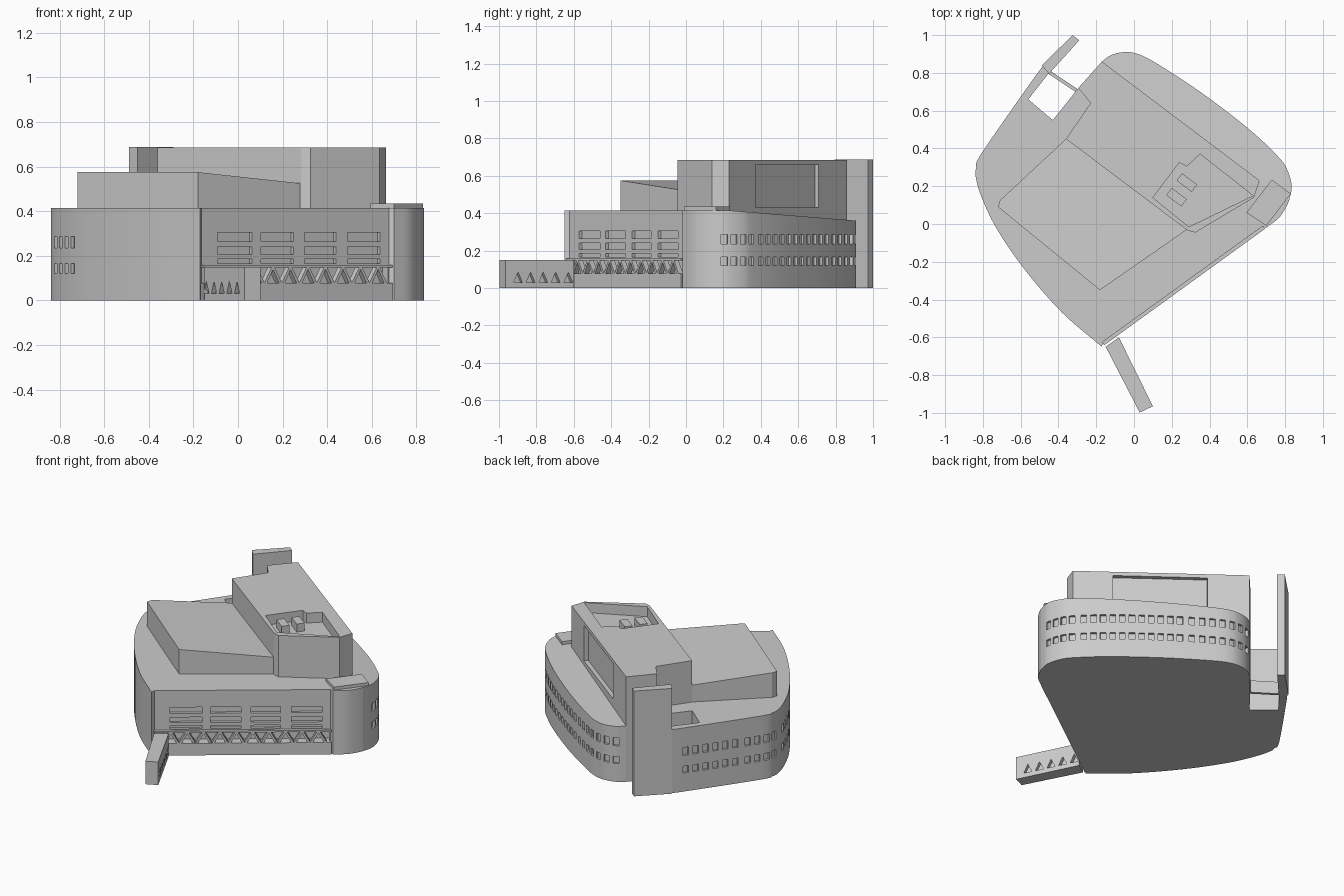
import bpy, bmesh, math
from mathutils import Vector as V

if "Cube" in bpy.data.objects:
    bpy.data.objects.remove(bpy.data.objects["Cube"])

mat = bpy.data.materials.new("plain grey")
mat.diffuse_color = (0.6, 0.6, 0.6, 1)
mat.use_nodes = True
mat.node_tree.nodes["Principled BSDF"].inputs["Base Color"].default_value = mat.diffuse_color


def add_prism(bm, base, off):
    """Extrude a planar loop of 3D points; off is a vector, or a list of top points."""
    base = [V(p) for p in base]
    tops = [V(p) for p in off] if isinstance(off, list) else [p + V(off) for p in base]
    a = [bm.verts.new(p) for p in base]
    b = [bm.verts.new(p) for p in tops]
    n = len(a)
    fs = [bm.faces.new(a), bm.faces.new(b[::-1])]
    fs += [bm.faces.new((a[i], b[i], b[(i + 1) % n], a[(i + 1) % n])) for i in range(n)]
    bmesh.ops.recalc_face_normals(bm, faces=fs)


def finish(name, bm):
    me = bpy.data.meshes.new(name)
    bm.to_mesh(me)
    bm.free()
    ob = bpy.data.objects.new(name, me)
    bpy.context.collection.objects.link(ob)
    me.materials.append(mat)
    return ob


def prism(name, pts, z0, z1):
    """Vertical prism; z1 may be a function of x, y."""
    f = z1 if callable(z1) else (lambda x, y: z1)
    bm = bmesh.new()
    add_prism(bm, [(x, y, z0) for x, y in pts], [(x, y, f(x, y)) for x, y in pts])
    return finish(name, bm)


def add_box(bm, c, u, w, d, z0, z1):
    """Box centred on c in plan, w along u and d across it."""
    c, u = V(c), V(u).normalized()
    n = V((-u.y, u.x))
    q = [c + u * a * w / 2 + n * b * d / 2 for a, b in ((-1, -1), (1, -1), (1, 1), (-1, 1))]
    add_prism(bm, [(p.x, p.y, z0) for p in q], (0, 0, z1 - z0))


def cut(ob, bm):
    cutter = finish("cutter", bm)
    cutter.hide_render = True
    m = ob.modifiers.new("cut", 'BOOLEAN')
    m.object, m.operation, m.solver = cutter, 'DIFFERENCE', 'EXACT'
    bpy.context.view_layer.objects.active = ob
    bpy.ops.object.modifier_apply(modifier=m.name)
    bpy.data.objects.remove(cutter)


def spline(pts, k=4):
    """Catmull-Rom curve through the points."""
    p = [V(q) for q in pts]
    p = [2 * p[0] - p[1]] + p + [2 * p[-1] - p[-2]]
    out = []
    for a, b, c, d in zip(p, p[1:], p[2:], p[3:]):
        for i in range(k):
            t = i / k
            out.append(0.5 * (2 * b + (c - a) * t + (2 * a - 5 * b + 4 * c - d) * t * t
                              + (3 * b - a - 3 * c + d) * t ** 3))
    return out + [p[-2]]


def along(chain, s):
    for a, b in zip(chain, chain[1:]):
        l = (b - a).length
        if s <= l:
            return a + (b - a) * s / l, b - a
        s -= l
    return chain[-1], chain[-1] - chain[-2]


def window_cuts(bm, chain, groups):
    for s0, s1, n in groups:
        for i in range(n):
            c, u = along(chain, s0 + (s1 - s0) * i / (n - 1))
            for z0, z1 in ((0.12, 0.165), (0.235, 0.287)):
                add_box(bm, c, u, 0.034, 0.03, z0, z1)


# outline of the building
left = spline([(-.17, -.65), (-.38, -.47), (-.58, -.24), (-.73, -.02), (-.81, .15), (-.838, .25),
               (-.835, .30), (-.81, .37), (-.56, .73), (-.48, .84)])
back = spline([(-.17, .86), (-.12, .895), (-.05, .91), (.02, .90), (.12, .85), (.35, .70), (.60, .51),
               (.76, .36), (.81, .29), (.835, .2), (.82, .12)])
corner = spline([(.82, .12), (.80, .08), (.765, .03), (.70, -.02)])
P0, P1 = V((-.17, -.65)), V((.70, -.02))
U = (P1 - P0).normalized()
N = V((U.y, -U.x))

# main body with courtyard notch
body = prism("main_body", left + [(-.45, .80), (-.56, .66), (-.43, .55), (-.31, .70), (-.17, .86),
                                  (.66, .23)] + corner + [P1 - U * .015 - N * .018, P0 + U * .02 - N * .018],
             0, .415)
bm = bmesh.new()
window_cuts(bm, left, ((.87, 1.06, 4), (1.18, 1.36, 4), (1.44, 1.75, 6)))
for s0, s1 in ((.11, .30), (.35, .53), (.59, .765), (.83, 1.01)):
    for z0, z1 in ((.165, .185), (.205, .24), (.265, .305)):
        add_box(bm, P0 + U * (s0 + s1) / 2 - N * .018, U, s1 - s0, .04, z0, z1)
add_box(bm, P0 + U * .56, U, 0.99, .12, .078, .147)
cut(body, bm)

# rear wing with falling roof
rear = prism("rear_wing", back + [(.66, .23)], 0, lambda x, y: .415 - .08 * max(0, y - .23))
bm = bmesh.new()
window_cuts(bm, back, ((.06, .43, 7), (.50, 1.07, 11), (1.14, 1.30, 4)))
cut(rear, bm)

# front base strip, ledge and zigzag struts
bm = bmesh.new()
mid = P0 + U * .54 - N * .012
add_box(bm, mid, U, 1.05, .025, 0, .078)
add_box(bm, mid, U, 1.05, .025, .147, .158)
finish("front_ledges", bm)
bm = bmesh.new()
for i in range(10):
    for sg in (-1, 1):
        s = .115 + i * .097
        loop = [(s + sg * .050, .076), (s + sg * .034, .076), (s - sg * .006, .149), (s + sg * .008, .149)]
        q = [P0 + U * a - N * .002 for a, z in loop]
        add_prism(bm, [(p.x, p.y, l[1]) for p, l in zip(q, [loop[0], loop[1], loop[2], loop[3]])],
                  (-N.x * .03, -N.y * .03, 0))
finish("front_struts", bm)

# low roof block with tilted top
d = V((.58, .81))
prism("low_roof_block", [(-.72, .09), (-.71, .125), (-.36, .45), (.28, -.03), (-.18, -.35)], .41,
      lambda x, y: .575 if x < -.5 or y < -.2 else .525)

# tall roof block with roof pit and rear panel
tall = prism("tall_roof_block", [(-.17, .86), (.665, .23), (.635, .14), (.325, -.045), (.285, -.035), (-.36, .45),
                                 (-.23, .64), (-.295, .72)], .33, .685)
bm = bmesh.new()
pit = [(.10, .14), (.24, .325), (.28, .305), (.35, .37), (.63, .15), (.29, -.015)]
add_prism(bm, [(x, y, .62) for x, y in pit], (0, 0, .2))
add_box(bm, (.252, .54), (.797, -.605), .56, .05, .43, .66)
cut(tall, bm)

# roof machinery
bm = bmesh.new()
for c in ((.225, .142), (.28, .219)):
    add_box(bm, c, (.8, -.6), .10, .048, .61, .672)
finish("roof_units", bm)

# slab on the right corner
prism("corner_slab", [(.595, .06), (.73, .235), (.83, .16), (.70, -.01)], .40, .435)

# tall fin and the low courtyard wall
prism("tall_fin", [(-.488, .84), (-.325, 1.0), (-.29, .972), (-.45, .795)], 0, .687)
prism("courtyard_wall", [(-.46, .80), (-.45, .815), (-.30, .715), (-.31, .70)], 0, .08)

# front arm with triangular niches on both sides
A, B, C, D = V((-.15, -.65)), V((.03, -.998)), V((.10, -.965)), V((-.08, -.60))
arm = prism("front_arm", [A, B, C, D], 0, .15)
v = (B - A).normalized()
w = V((-v.y, v.x))
bm = bmesh.new()
for edge in (B, C):
    sg = 1 if edge == B else -1
    for i in range(5):
        c = edge - v * (.075 + i * .075) - w * sg * .02
        pts = [(c - v * .026, .03), (c + v * .026, .03), (c, .085)]
        off = w * sg * .04
        add_prism(bm, [(p.x, p.y, z) for p, z in pts], (off.x, off.y, 0))
cut(arm, bm)

# smooth the curved walls only
bpy.ops.object.select_all(action='DESELECT')
for ob in (body, rear):
    ob.select_set(True)
bpy.context.view_layer.objects.active = body
bpy.ops.object.shade_smooth_by_angle(angle=math.radians(25))
